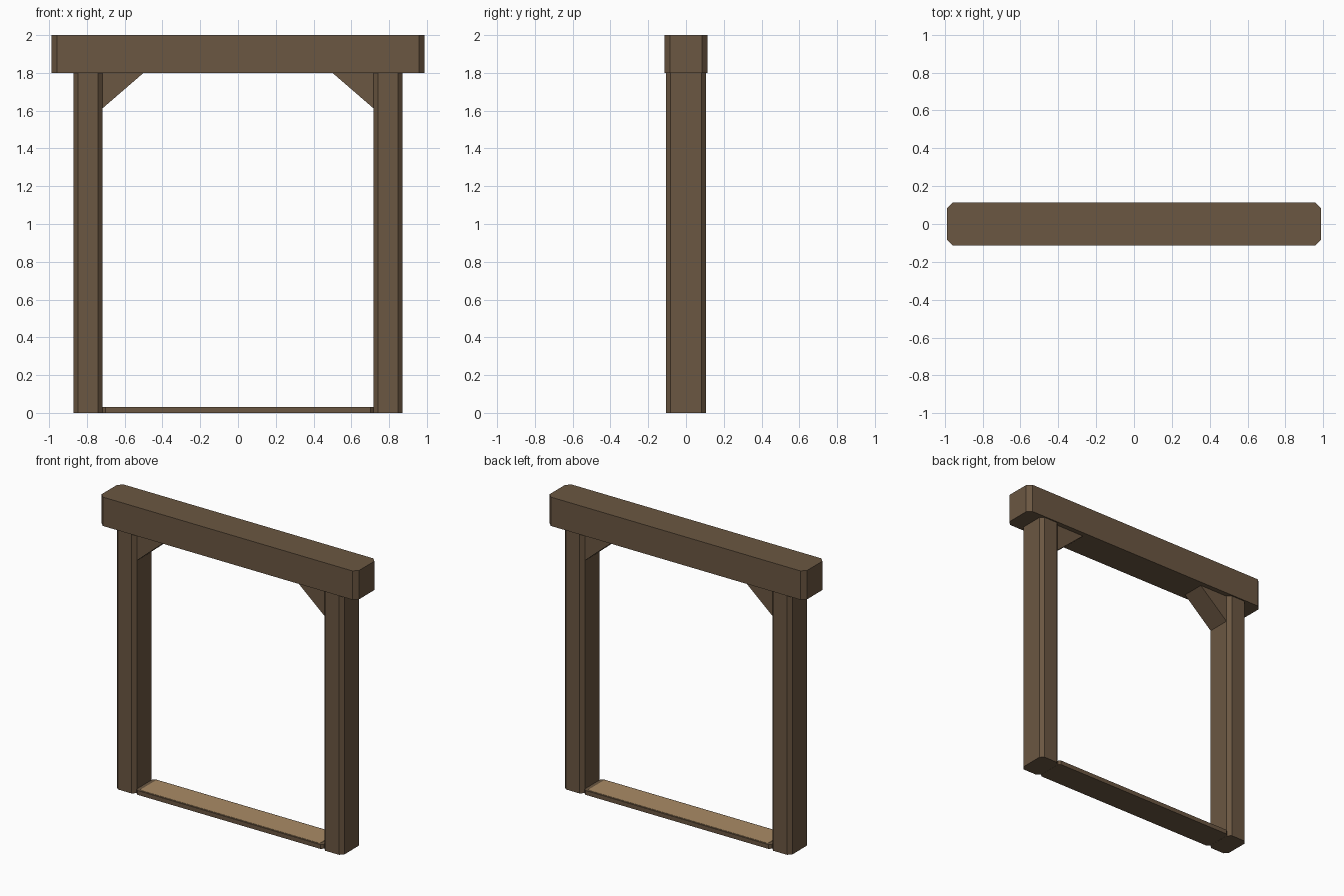
import bpy, bmesh

if "Cube" in bpy.data.objects:
    bpy.data.objects.remove(bpy.data.objects["Cube"])


def material(name, rgb):
    m = bpy.data.materials.new(name)
    m.diffuse_color = (*rgb, 1.0)
    m.use_nodes = True
    m.node_tree.nodes["Principled BSDF"].inputs["Base Color"].default_value = m.diffuse_color
    return m


DARK = material("dark_wood", (0.147, 0.095, 0.054))
TAN = material("tan_wood", (0.40, 0.26, 0.13))


def extrude_profile(name, points, direction, mat):
    """Closed prism made by pushing a flat outline along a direction."""
    bm = bmesh.new()
    face = bm.faces.new([bm.verts.new(p) for p in points])
    ext = bmesh.ops.extrude_face_region(bm, geom=[face])
    verts = [g for g in ext["geom"] if isinstance(g, bmesh.types.BMVert)]
    bmesh.ops.translate(bm, verts=verts, vec=direction)
    bmesh.ops.recalc_face_normals(bm, faces=bm.faces)
    mesh = bpy.data.meshes.new(name)
    bm.to_mesh(mesh)
    bm.free()
    mesh.materials.append(mat)
    obj = bpy.data.objects.new(name, mesh)
    bpy.context.collection.objects.link(obj)
    return obj


def timber(name, cx, hx, hy, z0, z1, c, mat):
    """Block with chamfered upright edges."""
    outline = [(hx - c, -hy), (hx, -hy + c), (hx, hy - c), (hx - c, hy),
               (-hx + c, hy), (-hx, hy - c), (-hx, -hy + c), (-hx + c, -hy)]
    return extrude_profile(name, [(cx + x, y, z0) for x, y in outline],
                           (0, 0, z1 - z0), mat)


# Top beam
timber("lintel_beam", 0, 0.987, 0.114, 1.80, 2.0, 0.03, DARK)

# Threshold with its worn tan top
timber("threshold", 0, 0.717, 0.10, 0, 0.03, 0.015, DARK)
timber("threshold_worn_top", 0, 0.69, 0.09, 0.03, 0.032, 0.01, TAN)

# Posts and corner braces, both sides
for side, s in (("left", -1), ("right", 1)):
    timber(side + "_post", s * 0.795, 0.077, 0.105, 0, 1.80, 0.024, DARK)
    extrude_profile(side + "_brace",
                    [(s * 0.72, -0.08, 1.61), (s * 0.72, -0.08, 1.80),
                     (s * 0.50, -0.08, 1.80)], (0, 0.16, 0), DARK)
